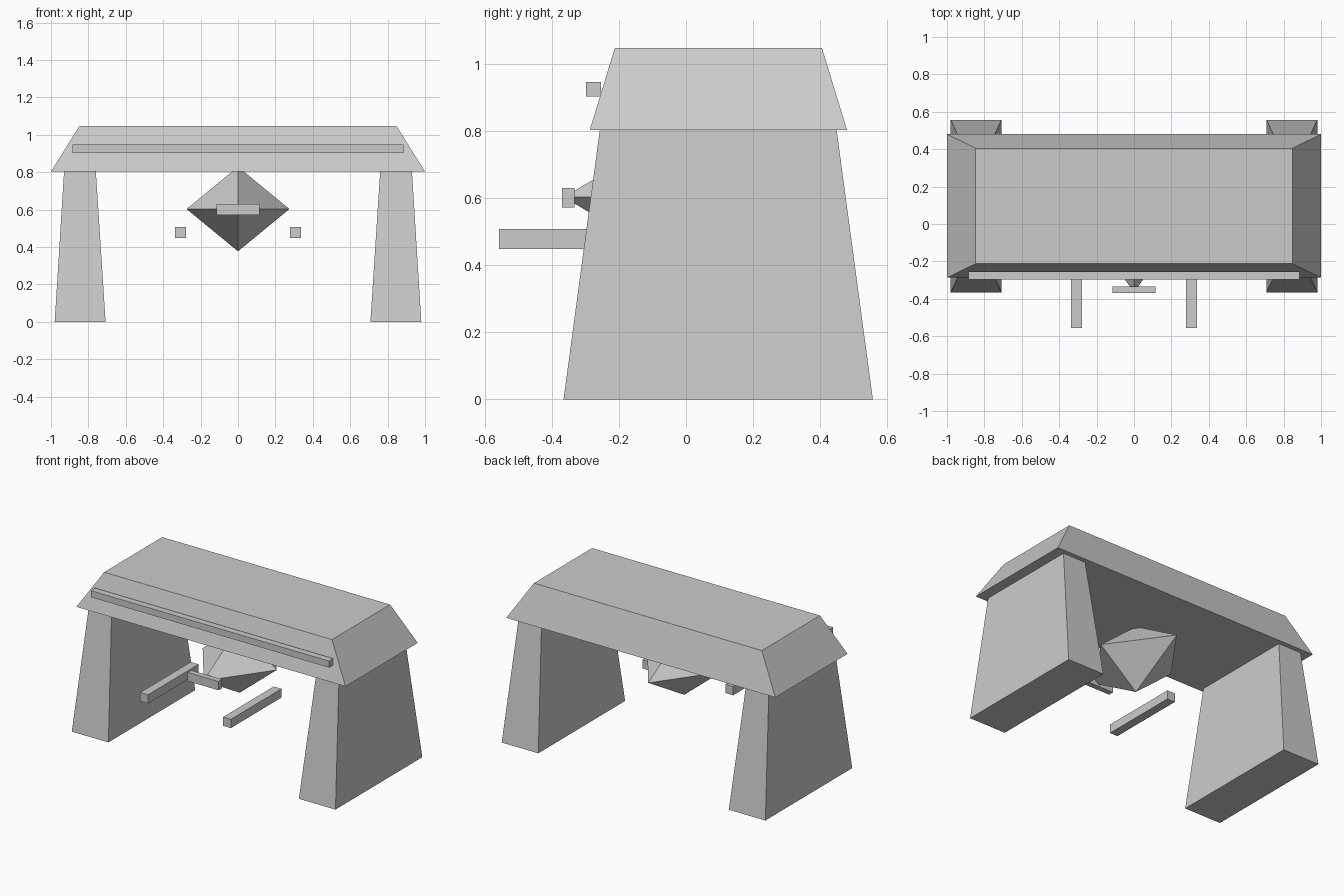
import bpy, bmesh

if "Cube" in bpy.data.objects:
    bpy.data.objects.remove(bpy.data.objects["Cube"])


def frustum(name, low, high, z0, z1):
    """Box whose bottom and top rectangles are given as (x0, x1, y0, y1)."""
    bm = bmesh.new()
    bmesh.ops.create_cube(bm, size=2)
    for v in bm.verts:
        r = high if v.co.z > 0 else low
        v.co = (r[1] if v.co.x > 0 else r[0],
                r[3] if v.co.y > 0 else r[2],
                z1 if v.co.z > 0 else z0)
    return finish(name, bm)


def finish(name, bm):
    bmesh.ops.recalc_face_normals(bm, faces=bm.faces)
    mesh = bpy.data.meshes.new(name)
    bm.to_mesh(mesh)
    bm.free()
    ob = bpy.data.objects.new(name, mesh)
    bpy.context.collection.objects.link(ob)
    return ob


def mirror_x(ob):
    mod = ob.modifiers.new("Mirror", 'MIRROR')
    mod.use_axis = (True, False, False)


# Sloped top slab
frustum("top_slab", (-1, 1, -0.287, 0.48), (-0.847, 0.847, -0.212, 0.405), 0.803, 1.048)

# Front trim strip
strip = (-0.885, 0.885, -0.298, -0.253)
frustum("front_strip", strip, strip, 0.903, 0.947)

# Tapered side legs
mirror_x(frustum("leg", (0.708, 0.98, -0.365, 0.557), (0.76, 0.93, -0.257, 0.449), 0, 0.803))

# Pair of forward rails
rail = (0.279, 0.337, -0.557, -0.02)
mirror_x(frustum("rail", rail, rail, 0.449, 0.508))

# Hanging eight-sided core: a four-sided double pyramid
bm = bmesh.new()
cy, cz, rx, ry, rz = 0.018, 0.603, 0.275, 0.383, 0.226
ring = [bm.verts.new(p) for p in
        ((rx, cy, cz), (0, cy + ry, cz), (-rx, cy, cz), (0, cy - ry, cz))]
for z in (cz - rz, cz + rz):
    tip = bm.verts.new((0, cy, z))
    for i in range(4):
        bm.faces.new((ring[i], ring[(i + 1) % 4], tip))
finish("core", bm)

# Small plate on the tip of the core
plate = (-0.115, 0.115, -0.37, -0.333)
frustum("core_plate", plate, plate, 0.572, 0.631)
